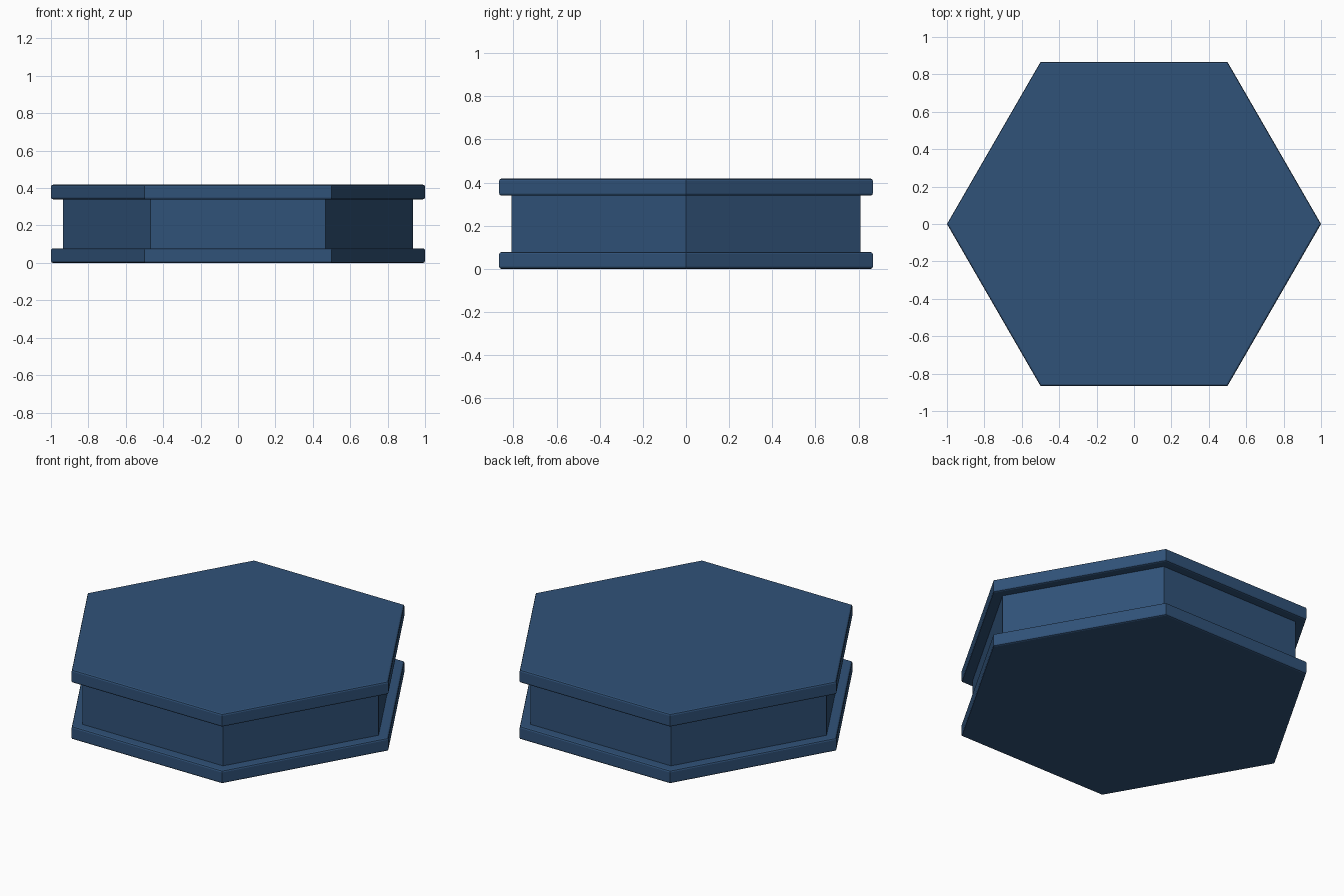
import bpy, bmesh, math

if "Cube" in bpy.data.objects:
    bpy.data.objects.remove(bpy.data.objects["Cube"])

blue = bpy.data.materials.new("navy blue")
blue.diffuse_color = (0.03, 0.085, 0.19, 1)
blue.use_nodes = True
blue.node_tree.nodes["Principled BSDF"].inputs["Base Color"].default_value = blue.diffuse_color


def hex_prism(name, radius, z0, z1, bevel=0.0):
    # six-sided prism with corners on the x axis, rims optionally rounded
    bm = bmesh.new()
    ring = [bm.verts.new((radius * math.cos(i * math.pi / 3),
                          radius * math.sin(i * math.pi / 3), z0)) for i in range(6)]
    base = bm.faces.new(ring)
    ext = bmesh.ops.extrude_face_region(bm, geom=[base], use_keep_orig=True)
    for v in ext["geom"]:
        if isinstance(v, bmesh.types.BMVert):
            v.co.z = z1
    bmesh.ops.recalc_face_normals(bm, faces=bm.faces[:])
    if bevel:
        rims = [e for e in bm.edges if abs(e.verts[0].co.z - e.verts[1].co.z) < 1e-5]
        bmesh.ops.bevel(bm, geom=rims, offset=bevel, segments=2,
                        profile=0.5, affect='EDGES')
    mesh = bpy.data.meshes.new(name)
    bm.to_mesh(mesh)
    bm.free()
    mesh.materials.append(blue)
    obj = bpy.data.objects.new(name, mesh)
    bpy.context.collection.objects.link(obj)
    return obj


# two overhanging plates and the recessed body between them
hex_prism("bottom_plate", 1.0, 0.0, 0.078, 0.01)
hex_prism("core_body", 0.935, 0.07, 0.35)
hex_prism("top_plate", 1.0, 0.34, 0.418, 0.01)
